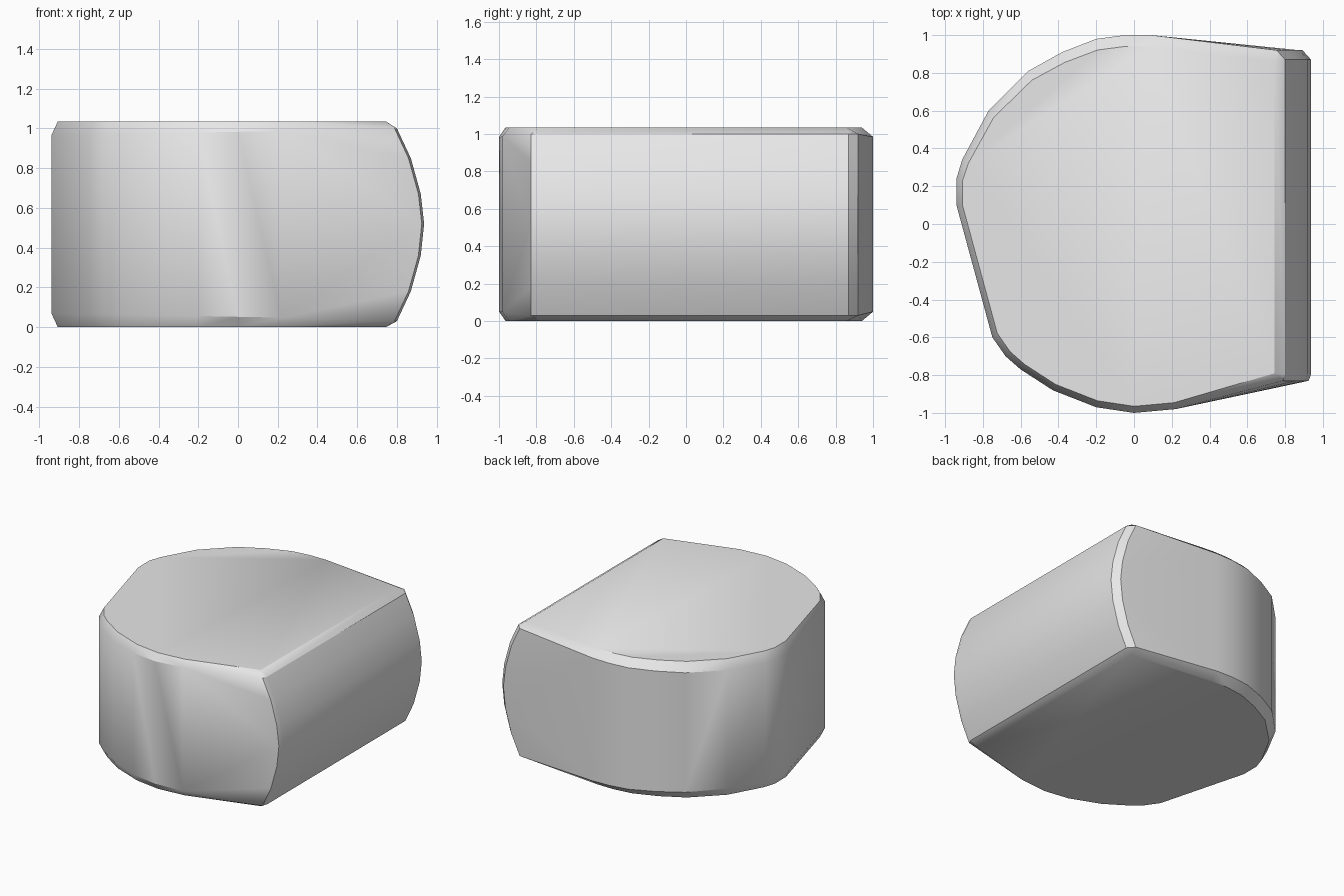
import bpy
import bmesh
import math

cube = bpy.data.objects.get("Cube")
if cube:
    bpy.data.objects.remove(cube, do_unlink=True)

HEIGHT = 1.035

# Rounded plan outline, running from the front around the left-hand end to the back
outline = [(0.22, -0.98), (0, -1), (-0.2, -0.97), (-0.43, -0.88), (-0.6, -0.77),
           (-0.68, -0.7), (-0.75, -0.6), (-0.94, 0.1), (-0.94, 0.24), (-0.91, 0.34),
           (-0.77, 0.6), (-0.56, 0.81), (-0.38, 0.91), (-0.2, 0.98), (-0.05, 1), (0.09, 1)]

# Bulging end profile: x at each height
end_profile = [(0.8, 0.03), (0.87, 0.18), (0.92, 0.36), (0.937, 0.52),
               (0.92, 0.67), (0.87, 0.85), (0.8, 1.0)]

points = []

# Walls with a chamfer that narrows towards the bulging end
for x, y in outline:
    drop = 0.052 - 0.02 * x
    inset = 0.94 if y > 0.3 else 0.965
    points += [(x, y, drop), (x, y, HEIGHT - drop)]
    points += [(x * 0.965, y * inset, 0), (x * 0.965, y * inset, HEIGHT)]

# Bulging end with small bevels beside the front and back walls
for x, z in end_profile:
    points += [(x, -0.795, z), (x - 0.012, -0.83, z), (x, 0.87, z), (x - 0.045, 0.92, z)]
for z in (0, HEIGHT):
    points += [(0.745, -0.79, z), (0.745, 0.86, z)]

# Join the points into one solid and merge the flat areas
bm = bmesh.new()
for p in points:
    bm.verts.new(p)
hull = bmesh.ops.convex_hull(bm, input=bm.verts[:])
loose = [v for v in bm.verts if not v.link_faces]
bmesh.ops.delete(bm, geom=loose, context='VERTS')
bmesh.ops.dissolve_limit(bm, angle_limit=math.radians(1), verts=bm.verts[:], edges=bm.edges[:])
bmesh.ops.recalc_face_normals(bm, faces=bm.faces[:])
mesh = bpy.data.meshes.new("rounded_block")
bm.to_mesh(mesh)
bm.free()

block = bpy.data.objects.new("rounded_block", mesh)
bpy.context.collection.objects.link(block)

# Plain grey finish
grey = bpy.data.materials.new("light_grey")
grey.use_nodes = True
grey.diffuse_color = (0.8, 0.8, 0.8, 1)
grey.node_tree.nodes["Principled BSDF"].inputs["Base Color"].default_value = (0.8, 0.8, 0.8, 1)
mesh.materials.append(grey)

bpy.ops.object.select_all(action='DESELECT')
block.select_set(True)
bpy.context.view_layer.objects.active = block
bpy.ops.object.shade_smooth_by_angle(angle=math.radians(30))
